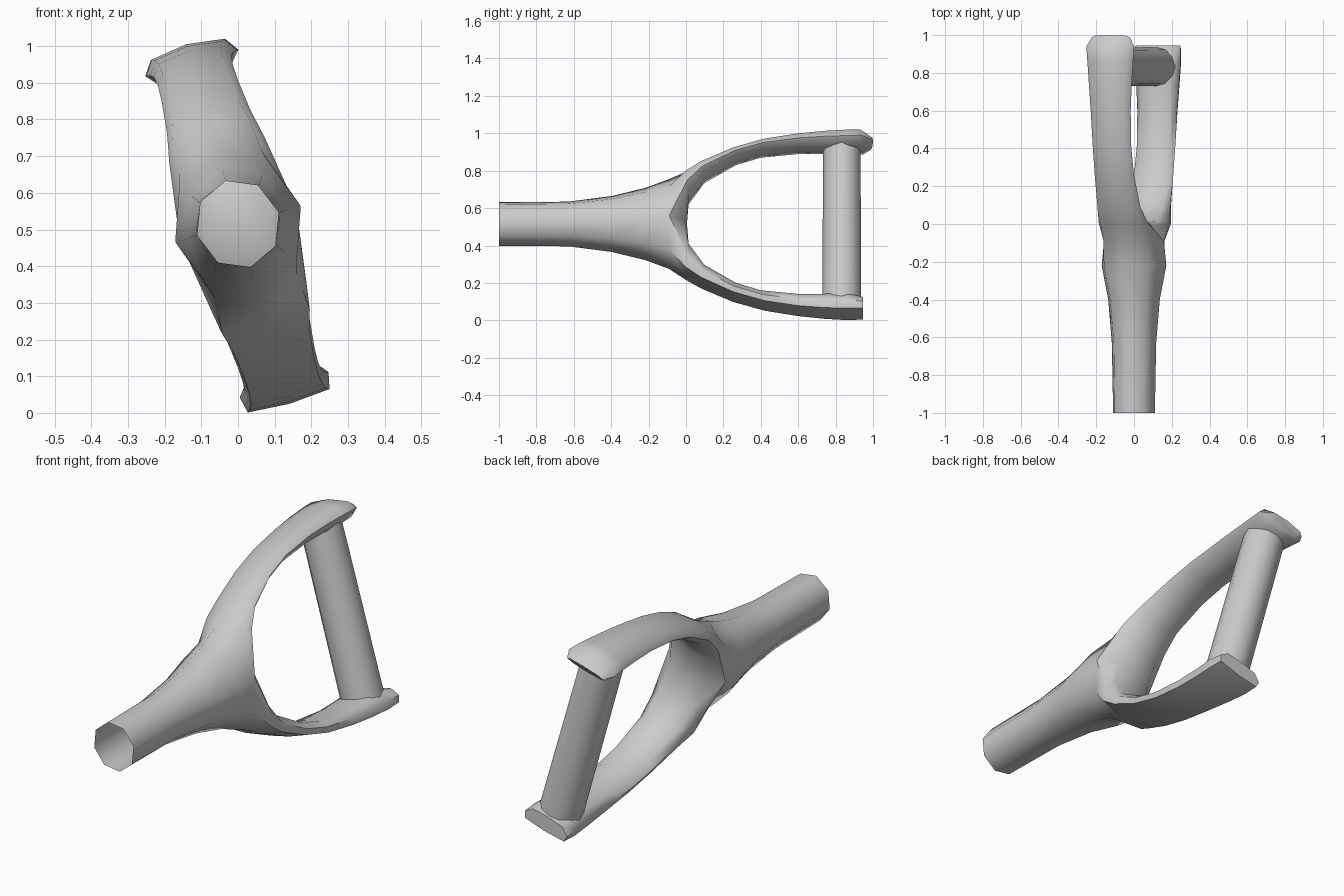
import bpy, bmesh, math
from mathutils import Vector, Matrix

if "Cube" in bpy.data.objects:
    bpy.data.objects.remove(bpy.data.objects["Cube"])

TILT = math.radians(-16)          # whole grip leans about the shaft axis
PLACE = Matrix.Translation((0, 0, 0.515)) @ Matrix.Rotation(TILT, 4, 'Y')

grey = bpy.data.materials.new("grey_plastic")
grey.diffuse_color = (0.6, 0.6, 0.6, 1)
grey.use_nodes = True
grey.node_tree.nodes["Principled BSDF"].inputs["Base Color"].default_value = grey.diffuse_color


def finish(bm, name, angle):
    bmesh.ops.recalc_face_normals(bm, faces=bm.faces)
    bm.transform(PLACE)
    mesh = bpy.data.meshes.new(name)
    bm.to_mesh(mesh)
    bm.free()
    mesh.materials.append(grey)
    ob = bpy.data.objects.new(name, mesh)
    bpy.context.collection.objects.link(ob)
    bpy.ops.object.select_all(action='DESELECT')
    ob.select_set(True)
    bpy.context.view_layer.objects.active = ob
    bpy.ops.object.shade_smooth_by_angle(angle=math.radians(angle))
    return ob


def bridge(bm, a, b):
    for i in range(len(a)):
        j = (i + 1) % len(a)
        bm.faces.new((a[i], a[j], b[j], b[i]))


bm = bmesh.new()

# Shaft socket: open octagonal tube swelling towards the fork (y, half height, half width)
shaft = [(-1, .122, .115), (-.63, .124, .122), (-.4, .155, .142),
         (-.22, .2, .178), (-.09, .25, .165)]
prev = None
for y, rv, rw in shaft:
    ring = []
    for k in range(8):
        a = k * math.pi / 4
        ring.append(bm.verts.new((rw * math.cos(a), y, rv * math.sin(a))))
    if prev:
        bridge(bm, prev, ring)
    prev = ring

# Crotch: shared vertices between the two arms
crotch = [bm.verts.new(p) for p in ((.1, -.01, 0), (0, .005, 0), (-.1, -.01, 0))]

# Arm sections: outer y, outer height, inner y, inner height, half width
arm = [(0, .29, .015, .125, .135), (.08, .335, .1, .245, .118),
       (.25, .41, .27, .345, .108), (.42, .46, .4, .385, .106),
       (.6, .49, .6, .405, .11), (.74, .504, .74, .405, .118),
       (.86, .51, .86, .402, .126)]
upper_end = [(.93, .508, .95, .405, .132), (1.0, .46, .975, .425, .105)]
lower_end = [(.945, .505, .945, .425, .124)]


def build_arm(start, sections, sign, corner, drop):
    # ring order: side, outer corner, outer, outer corner, side, inner corner, inner, inner corner
    shape = [(1, .5), (corner, drop), (0, 0), (-corner, drop),
             (-1, .5), (-.7, .93), (0, 1), (.7, .93)]
    last = start
    for yo, vo, yi, vi, hw in sections:
        ring = [bm.verts.new((hw * w, yo + (yi - yo) * t, sign * (vo + (vi - vo) * t)))
                for w, t in shape]
        bridge(bm, last, ring)
        last = ring
    bm.faces.new(last)


s = prev
c1, c2, c3 = crotch
build_arm([s[0], s[1], s[2], s[3], s[4], c3, c2, c1], arm + upper_end, 1, .8, .13)
build_arm([s[0], s[7], s[6], s[5], s[4], c3, c2, c1], arm + lower_end, -1, .92, .08)
finish(bm, "forked_handle", 55)

# Grip bar joining the arm ends
bm = bmesh.new()
bmesh.ops.create_cone(bm, cap_ends=True, segments=12, radius1=.104, radius2=.1, depth=.88,
                      matrix=Matrix.Translation((0, .833, 0)))
finish(bm, "grip_bar", 40)
